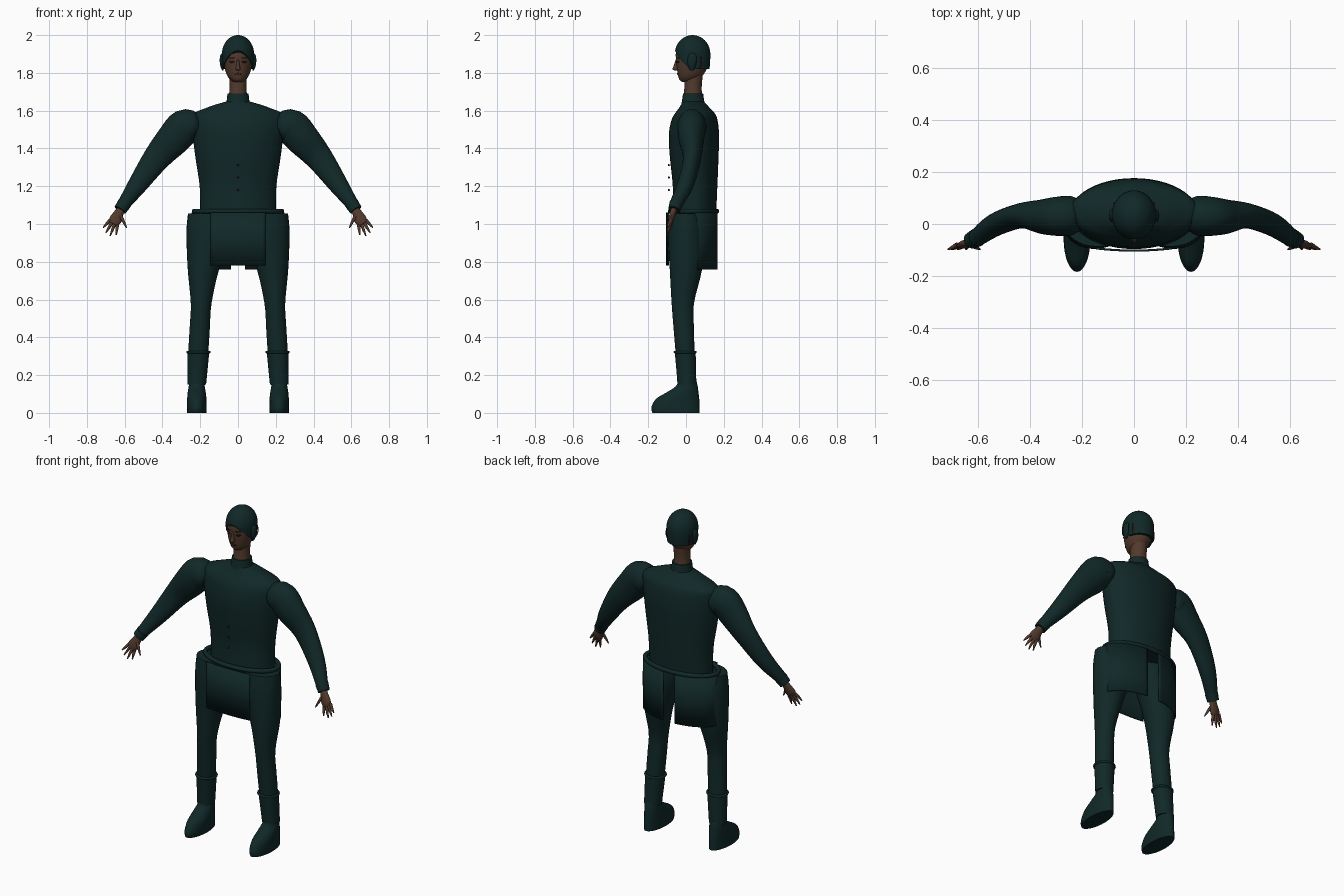
import bpy, bmesh
from math import sin, cos, pi, sqrt, radians
from mathutils import Vector

if "Cube" in bpy.data.objects:
    bpy.data.objects.remove(bpy.data.objects["Cube"])


def material(name, rgb):
    m = bpy.data.materials.new(name)
    m.use_nodes = True
    m.diffuse_color = (*rgb, 1)
    node = m.node_tree.nodes["Principled BSDF"]
    node.inputs["Base Color"].default_value = (*rgb, 1)
    node.inputs["Roughness"].default_value = 0.9
    return m


CLOTH = material("dark teal cloth", (0.0055, 0.021, 0.021))
SKIN = material("brown skin", (0.085, 0.042, 0.026))
EYE = material("dark brown", (0.015, 0.009, 0.007))
LIP = material("lip brown", (0.05, 0.02, 0.016))
RED = material("dark red", (0.06, 0.008, 0.008))
made = []
SIDES = (("left_", 1), ("right_", -1))


def skin_rows(name, rows, mat, wrap=True, caps=True, loop=False, s=1, thick=0):
    """Join rows of points into one surface."""
    bm = bmesh.new()
    vs = [[bm.verts.new((s * p[0], p[1], p[2])) for p in r] for r in rows]
    n, m = len(vs), len(vs[0])
    for i in range(n if loop else n - 1):
        for j in range(m if wrap else m - 1):
            a, b = vs[i], vs[(i + 1) % n]
            bm.faces.new((a[j], a[(j + 1) % m], b[(j + 1) % m], b[j]))
    if caps and wrap and not loop:
        bm.faces.new(vs[0])
        bm.faces.new(vs[-1])
    bmesh.ops.recalc_face_normals(bm, faces=bm.faces)
    me = bpy.data.meshes.new(name)
    bm.to_mesh(me)
    bm.free()
    me.materials.append(mat)
    ob = bpy.data.objects.new(name, me)
    bpy.context.collection.objects.link(ob)
    if thick:
        mod = ob.modifiers.new("thickness", "SOLIDIFY")
        mod.thickness = thick
        mod.offset = 0
    made.append(ob)
    return ob


def dense(rows, k=4):
    """Smooth curve through the given rows of numbers."""
    out = []
    for i in range(len(rows) - 1):
        a, b, c, d = (rows[min(max(i + o, 0), len(rows) - 1)] for o in (-1, 0, 1, 2))
        for q in range(k):
            t = q / k
            out.append([0.5 * (2 * B + (C - A) * t + (2 * A - 5 * B + 4 * C - D) * t * t
                        + (3 * B - A - 3 * C + D) * t ** 3) for A, B, C, D in zip(a, b, c, d)])
    return out + [list(rows[-1])]


def loft(name, rows, mat, s=1, n=32, k=4):
    """Stack level ovals given as height, x range, y range."""
    pts = [[((x0 + x1) / 2 + (x1 - x0) / 2 * cos(2 * pi * j / n),
             (y0 + y1) / 2 + (y1 - y0) / 2 * sin(2 * pi * j / n), z) for j in range(n)]
           for z, x0, x1, y0, y1 in dense(rows, k)]
    return skin_rows(name, pts, mat, s=s)


def tube(name, rows, mat, s=1, n=24, k=4):
    """Sweep ovals along a path of x, y, z, side radius, depth radius."""
    rows = dense(rows, k)
    pts = []
    for i, r in enumerate(rows):
        d = Vector(rows[min(i + 1, len(rows) - 1)][:3]) - Vector(rows[max(i - 1, 0)][:3])
        u = Vector((0, 1, 0)).cross(d).normalized()
        v = d.cross(u).normalized()
        pts.append([Vector(r[:3]) + u * r[3] * cos(2 * pi * j / n) + v * r[4] * sin(2 * pi * j / n)
                    for j in range(n)])
    return skin_rows(name, pts, mat, s=s)


def ring(name, cx, cy, z, rx, ry, r, mat, s=1, n=48):
    """Oval band with a round section."""
    pts = [[(cx + (rx + r * cos(b)) * cos(a), cy + (ry + r * cos(b)) * sin(a), z + r * sin(b))
            for b in (2 * pi * q / 10 for q in range(10))]
           for a in (2 * pi * j / n for j in range(n))]
    return skin_rows(name, pts, mat, loop=True, s=s)


# Torso, collar, belt and buttons
torso = [(1.06, .2, -.07, .16), (1.2, .203, -.07, .166), (1.35, .225, -.085, .172),
         (1.47, .24, -.091, .175), (1.55, .247, -.077, .167), (1.585, .237, -.058, .153),
         (1.61, .18, -.04, .13), (1.632, .12, -.026, .11), (1.65, .055, -.017, .093)]
loft("torso", [(z, -w, w, a, b) for z, w, a, b in torso], CLOTH, n=48)
loft("collar", [(1.635, -.064, .064, -.025, .1), (1.66, -.059, .059, -.02, .095),
                (1.69, -.056, .056, -.016, .091)], CLOTH)
ring("belt", 0, .04, 1.068, .232, .123, .013, CLOTH)
for i in range(3):
    z = 1.18 + .066 * i
    loft("button_%d" % (i + 1), [(z - .005, -.002, .002, -.094, -.088),
         (z, -.005, .005, -.097, -.085), (z + .005, -.002, .002, -.094, -.088)], RED, n=10, k=2)

# Front panel and the two coat tails
front = [[(x, -.102 + .4 * x * x, z) for x in (.145 * q / 8 for q in range(-8, 9))]
         for z in (1.06, .92, .78)]
skin_rows("front_panel", front, CLOTH, wrap=False, thick=.008)
for side, s in SIDES:
    tail = [[(.242 * cos(a), .04 + .125 * sin(a), z) for a in (radians(81) * q / 16 for q in range(17))]
            for z in (1.06, .9, .76)]
    skin_rows(side + "coat_tail", tail, CLOTH, wrap=False, s=s, thick=.008)

# Legs, gaiters and boots
for side, s in SIDES:
    loft(side + "leg", [(1.055, .02, .265, -.086, .09), (.95, .03, .273, -.096, .1),
         (.76, .1, .266, -.086, .085), (.58, .14, .25, -.076, .042), (.45, .149, .256, -.066, .042),
         (.33, .157, .262, -.056, .045), (.14, .177, .26, -.04, .05)], CLOTH, s)
    loft(side + "gaiter", [(.15, .169, .268, -.045, .055), (.24, .16, .267, -.052, .053),
         (.325, .152, .267, -.06, .051)], CLOTH, s)
    ring(side + "gaiter_rim", .209, -.005, .322, .057, .054, .007, CLOTH, s, 32)
    loft(side + "boot", [(0, .168, .27, -.178, .072), (.03, .167, .27, -.183, .072),
         (.075, .167, .269, -.158, .07), (.11, .171, .266, -.1, .066), (.14, .176, .261, -.055, .062),
         (.17, .18, .258, -.04, .055)], CLOTH, s)

# Sleeves and cuffs
for side, s in SIDES:
    tube(side + "sleeve", [(.215, .032, 1.5, .06, .06), (.24, .032, 1.508, .08, .075),
         (.283, .03, 1.513, .094, .076), (.34, .028, 1.452, .09, .068), (.43, .032, 1.35, .072, .048),
         (.53, -.002, 1.21, .052, .043), (.602, -.052, 1.108, .035, .034),
         (.622, -.062, 1.078, .032, .03)], CLOTH, s, 28)
    tube(side + "cuff", [(.602, -.052, 1.108, .037, .036), (.624, -.063, 1.074, .034, .032)],
         CLOTH, s, 28)

# Hands: palm, four fingers, thumb
fingers = {"little_finger": ((.638, 1.0), (.645, .942)), "ring_finger": ((.652, 1.003), (.677, .937)),
           "middle_finger": ((.666, 1.009), (.7, .953)), "index_finger": ((.678, 1.02), (.714, .98)),
           "thumb": ((.622, 1.045), (.59, .98))}
for side, s in SIDES:
    tube(side + "palm", [(.615, -.06, 1.085, .02, .017), (.632, -.07, 1.055, .026, .016),
         (.65, -.08, 1.02, .033, .014), (.66, -.086, 1.0, .022, .008)], SKIN, s, 16)
    for name, (a, b) in fingers.items():
        tube(side + name, [(a[0], -.079, a[1], .009, .009),
             ((a[0] + b[0]) / 2, -.09, (a[1] + b[1]) / 2, .0075, .0075),
             (b[0], -.097, b[1], .003, .003)], SKIN, s, 10, 3)

# Neck, head and nose
loft("neck", [(1.66, -.05, .05, -.014, .088), (1.72, -.045, .045, -.009, .083),
              (1.8, -.048, .048, -.008, .09)], SKIN)
head = [(1.752, .024, -.02, .05), (1.762, .038, -.034, .065), (1.782, .055, -.041, .085),
        (1.815, .068, -.047, .107), (1.86, .077, -.052, .121), (1.91, .076, -.053, .122),
        (1.955, .058, -.03, .1), (1.985, .025, .005, .065)]
loft("head", [(z, -w, w, a, b) for z, w, a, b in head], SKIN, n=40)
loft("nose", [(1.812, -.007, .007, -.06, -.03), (1.82, -.013, .013, -.071, -.03),
              (1.835, -.01, .01, -.066, -.03), (1.872, -.006, .006, -.054, -.03)], SKIN, n=16)


def face_y(x, z):
    for a, b in zip(head, head[1:]):
        if a[0] <= z <= b[0]:
            t = (z - a[0]) / (b[0] - a[0])
            w, y0, y1 = (a[i] + (b[i] - a[i]) * t for i in (1, 2, 3))
            return (y0 + y1) / 2 - (y1 - y0) / 2 * sqrt(max(0, 1 - (x / w) ** 2))


def face_plate(name, cx, cz, w, h, mat, s=1):
    """Thin almond-shaped plate lying on the face."""
    pts = []
    for v in (-1, 0, 1):
        row = [(cx + w * q / 5, cz + v * h * (1.04 - (q / 5) ** 2)) for q in range(-5, 6)]
        pts.append([(x, face_y(x, z) - .002, z) for x, z in row])
    skin_rows(name, pts, mat, wrap=False, s=s, thick=.003)


for side, s in SIDES:
    face_plate(side + "eye", .033, 1.858, .014, .005, EYE, s)
    face_plate(side + "eyebrow", .034, 1.879, .018, .003, EYE, s)
face_plate("mouth", 0, 1.793, .021, .005, LIP)

# Close-fitting cap with a rising front edge
N, cap = 48, []
for i in range(15):
    row = []
    for j in range(N):
        a = 2 * pi * j / N
        low = 1.82 + .098 * max(0, -sin(a)) ** 1.7
        z = low + (1.9995 - low) * sin(i / 14 * pi / 2)
        k = sqrt(1 - ((z - 1.9) / .1) ** 2) if z > 1.9 else 1 - 8 * (1.9 - z) ** 2
        row.append((.085 * k * cos(a), .035 + .094 * k * sin(a), z))
    cap.append(row)
skin_rows("cap", cap, CLOTH)

# Covered ears with a thin red loop behind each
for side, s in SIDES:
    loft(side + "ear", [(1.812, .077, .084, .022, .04), (1.835, .074, .093, .012, .05),
         (1.865, .074, .097, .008, .056), (1.892, .074, .094, .014, .054),
         (1.905, .077, .084, .025, .045)], CLOTH, s, 16)
    tube(side + "ear_loop", [(.073, .075, 1.825, .003, .003), (.078, .08, 1.85, .003, .003),
         (.077, .078, 1.885, .003, .003)], RED, s, 8)

# Smooth shading with crisp edges
bpy.ops.object.select_all(action="DESELECT")
for ob in made:
    ob.select_set(True)
bpy.context.view_layer.objects.active = made[0]
bpy.ops.object.shade_smooth_by_angle(angle=radians(40))
